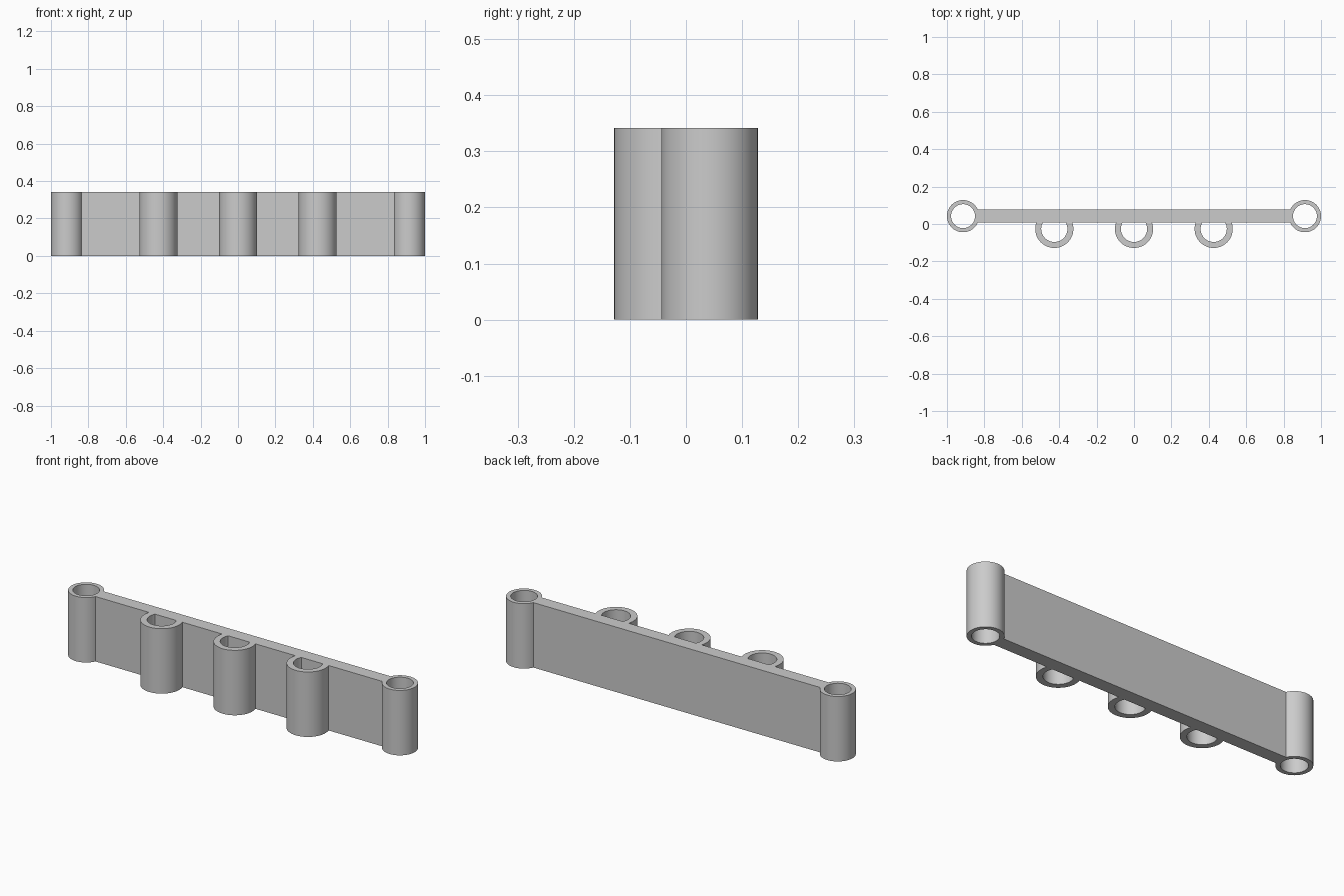
import bpy, bmesh
from math import asin, cos, sin, pi, tau, radians
from mathutils import Vector

cube = bpy.data.objects.get("Cube")
if cube:
    bpy.data.objects.remove(cube)

HEIGHT = 0.342
END_X, END_Y, END_R, END_HOLE = 0.914, 0.042, 0.086, 0.064
CLIP_X, CLIP_Y, CLIP_R, CLIP_HOLE = 0.426, -0.026, 0.102, 0.07
HALF_PLATE = 0.035
FRONT = END_Y - HALF_PLATE


def arc(x, y, r, start, end, steps=64):
    """Points along an arc, both ends included."""
    angles = [start + (end - start) * i / steps for i in range(steps + 1)]
    return [(x + r * cos(a), y + r * sin(a)) for a in angles]


def socket_arc(x, r):
    """Front arc of a socket, from the plate face round to the plate face."""
    a = asin((FRONT - CLIP_Y) / r)
    return arc(x, CLIP_Y, r, pi - a, tau + a)


# Outer outline: left end tube, front sockets, right end tube, straight back
join = asin(HALF_PLATE / END_R)
clips = (-CLIP_X, 0, CLIP_X)
outline = arc(-END_X, END_Y, END_R, join, tau - join)
for x in clips:
    outline += socket_arc(x, CLIP_R)
outline += arc(END_X, END_Y, END_R, join - pi, pi - join)

# Holes: round in the end tubes, D-shaped in the sockets
loops = [outline]
loops += [arc(s * END_X, END_Y, END_HOLE, 0, tau)[:-1] for s in (-1, 1)]
loops += [socket_arc(x, CLIP_HOLE) for x in clips]

# Extrude the filled profile
profile = bpy.data.curves.new("rack_profile", 'CURVE')
profile.dimensions = '2D'
profile.fill_mode = 'BOTH'
profile.extrude = HEIGHT / 2
for loop in loops:
    spline = profile.splines.new('POLY')
    spline.points.add(len(loop) - 1)
    for point, (x, y) in zip(spline.points, loop):
        point.co = (x, y, 0, 1)
    spline.use_cyclic_u = True
helper = bpy.data.objects.new("profile_helper", profile)
bpy.context.collection.objects.link(helper)
bpy.context.view_layer.update()
mesh = bpy.data.meshes.new_from_object(
    helper.evaluated_get(bpy.context.evaluated_depsgraph_get()))
bpy.data.objects.remove(helper)

# Weld and stand the body on the ground
bm = bmesh.new()
bm.from_mesh(mesh)
bmesh.ops.remove_doubles(bm, verts=bm.verts, dist=0.0001)
bmesh.ops.translate(bm, verts=bm.verts, vec=Vector((0, 0, HEIGHT / 2)))
bmesh.ops.recalc_face_normals(bm, faces=bm.faces)
bm.to_mesh(mesh)
bm.free()

# Plain grey finish
grey = bpy.data.materials.new("light_grey")
grey.use_nodes = True
colour = (0.6, 0.6, 0.6, 1)
grey.diffuse_color = colour
grey.node_tree.nodes["Principled BSDF"].inputs["Base Color"].default_value = colour
mesh.materials.clear()
mesh.materials.append(grey)

body = bpy.data.objects.new("socket_rack_body", mesh)
bpy.context.collection.objects.link(body)
bpy.ops.object.select_all(action='DESELECT')
body.select_set(True)
bpy.context.view_layer.objects.active = body
bpy.ops.object.shade_smooth_by_angle(angle=radians(30))
